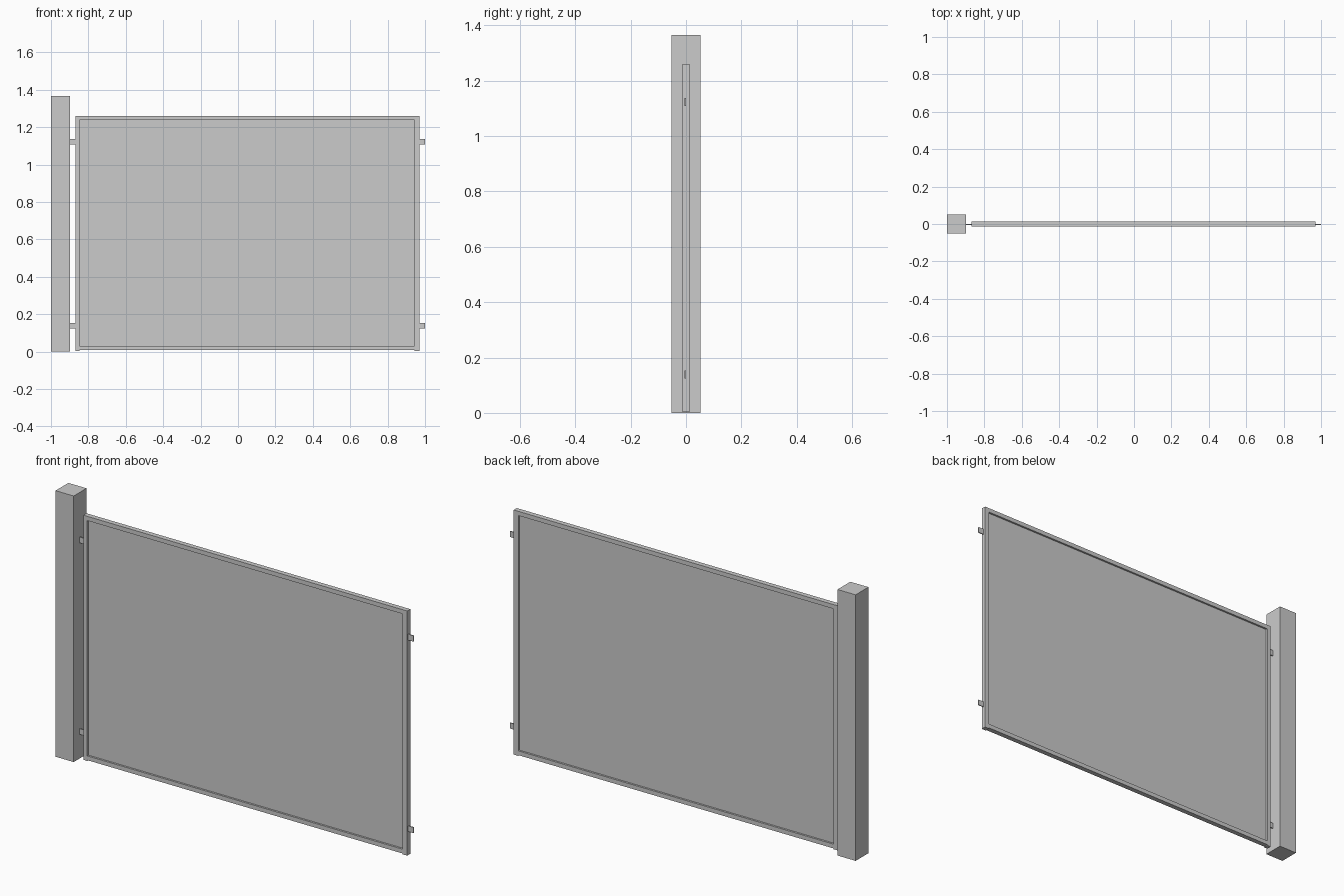
import bpy, bmesh

if "Cube" in bpy.data.objects:
    bpy.data.objects.remove(bpy.data.objects["Cube"])


def box(name, x, y, z):
    """Box from (min, max) pairs on each axis."""
    bm = bmesh.new()
    bmesh.ops.create_cube(bm, size=1)
    for v in bm.verts:
        for i, (lo, hi) in enumerate((x, y, z)):
            v.co[i] = lo if v.co[i] < 0 else hi
    mesh = bpy.data.meshes.new(name)
    bm.to_mesh(mesh)
    bm.free()
    obj = bpy.data.objects.new(name, mesh)
    bpy.context.collection.objects.link(obj)
    return obj


DEPTH = (-0.0127, 0.0127)
LEFT, RIGHT = (-0.87, -0.848), (0.944, 0.97)
BOTTOM, TOP = (0.008, 0.03), (1.238, 1.26)

# Square support post
box("post", (-1.0, -0.897), (-0.052, 0.052), (0, 1.366))

# Gate frame: two upright stiles with rails between them
box("left_stile", LEFT, DEPTH, (0.004, 1.26))
box("right_stile", RIGHT, DEPTH, (0.004, 1.26))
for name, z in (("bottom_rail", BOTTOM), ("top_rail", TOP)):
    box(name, (LEFT[1], RIGHT[0]), DEPTH, z)

# Thin infill panel, recessed on both faces
box("panel", (LEFT[1], RIGHT[0]), (-0.003, 0.003), (BOTTOM[1], TOP[0]))

# Flat mounting tabs at both ends, upper and lower
for level, z in (("lower", (0.125, 0.154)), ("upper", (1.108, 1.138))):
    for side, x in (("left", (-0.897, -0.87)), ("right", (0.97, 1.0))):
        box(f"{level}_{side}_tab", x, (-0.0055, -0.0005), z)
